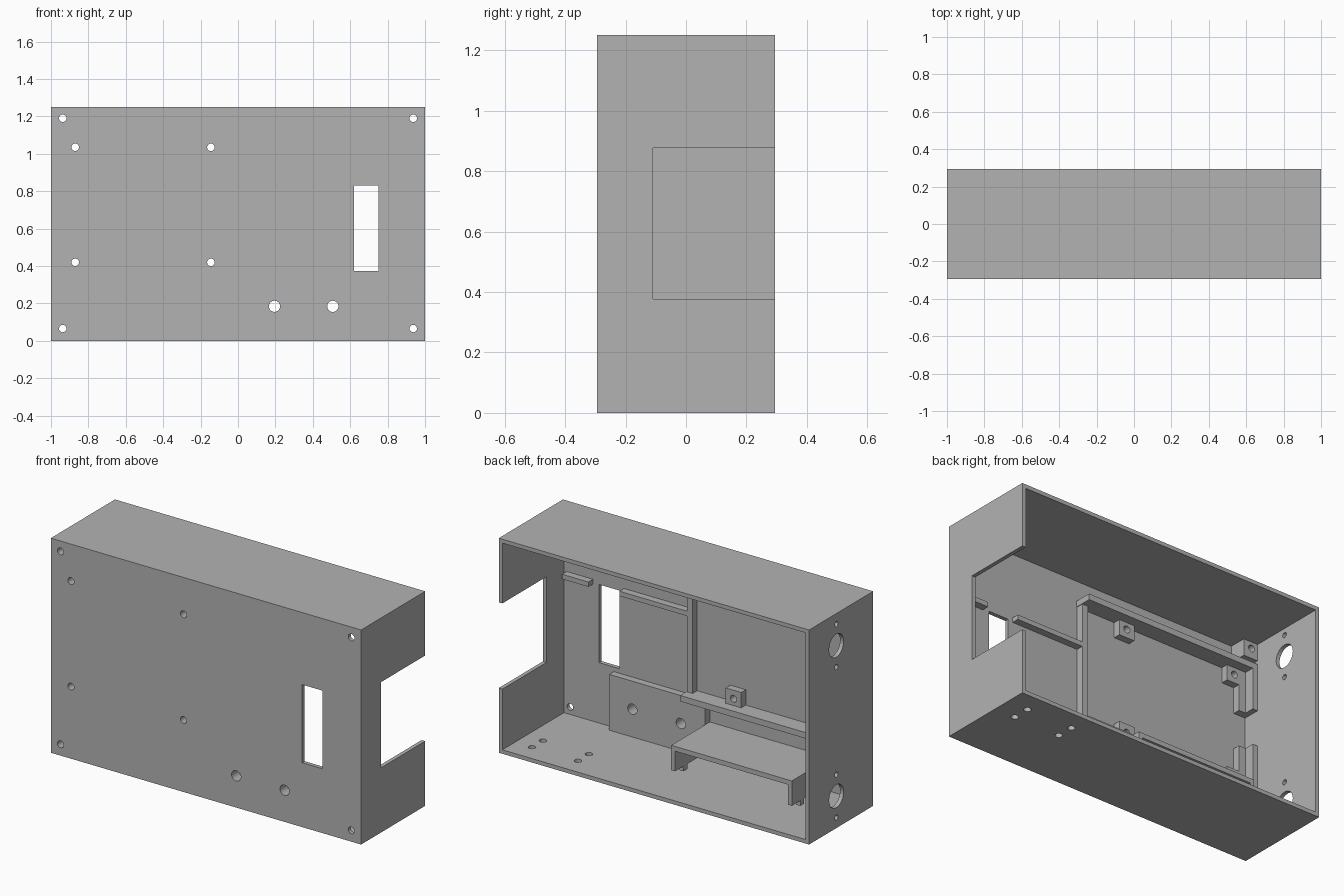
import bpy, bmesh, math
from mathutils import Matrix, Vector

if "Cube" in bpy.data.objects:
    bpy.data.objects.remove(bpy.data.objects["Cube"])

grey = bpy.data.materials.new("grey plastic")
grey.diffuse_color = (0.45, 0.45, 0.45, 1)
grey.use_nodes = True
grey.node_tree.nodes["Principled BSDF"].inputs["Base Color"].default_value = grey.diffuse_color

X, Y, Z, T = 1.0, 0.295, 1.25, 0.023   # half width, half depth, height, wall
IN = -Y + T                            # inner face of the front panel
LOW, HIGH = IN + 0.042, IN + 0.10      # two heights of the inner ribs


def add_box(bm, lo, hi):
    lo, hi = Vector(lo), Vector(hi)
    m = Matrix.Translation((lo + hi) / 2) @ Matrix.Diagonal((*(hi - lo), 1))
    bmesh.ops.create_cube(bm, size=1, matrix=m)


def add_hole(bm, centre, r, axis, length=0.3):
    rot = {'x': Matrix.Rotation(math.pi / 2, 4, 'Y'),
           'y': Matrix.Rotation(math.pi / 2, 4, 'X'),
           'z': Matrix.Identity(4)}[axis]
    bmesh.ops.create_cone(bm, cap_ends=True, segments=24, radius1=r, radius2=r,
                          depth=length, matrix=Matrix.Translation(centre) @ rot)


def finish(name, bm):
    me = bpy.data.meshes.new(name)
    bm.to_mesh(me)
    bm.free()
    ob = bpy.data.objects.new(name, me)
    bpy.context.collection.objects.link(ob)
    me.materials.append(grey)
    return ob


def box(name, lo, hi):
    bm = bmesh.new()
    add_box(bm, lo, hi)
    return finish(name, bm)


def wall_rib(name, x0, x1, z0, z1, top):
    # block standing on the inside of the front panel
    return box(name, (x0, IN - 0.005, z0), (x1, top, z1))


def cut(ob, *cutters):
    for c in cutters:
        m = ob.modifiers.new("cut", 'BOOLEAN')
        m.operation, m.solver, m.object = 'DIFFERENCE', 'EXACT', c
        c.hide_render = True
        c.hide_set(True)


# Cutter: cavity open to the back
cavity = box("cavity_cutter", (-X + T, IN, T), (X - T, Y + 0.1, Z - T))

# Cutter: display window and notch in the right wall
bm = bmesh.new()
add_box(bm, (0.62, -0.5, 0.375), (0.75, -0.2, 0.83))
add_box(bm, (0.9, -0.11, 0.377), (1.1, 0.5, 0.876))
openings = finish("opening_cutter", bm)

# Cutter: all round holes
bm = bmesh.new()
board_holes = [(x, z) for x in (-0.87, -0.145) for z in (0.42, 1.035)]
corner_holes = [(x, z) for x in (-0.937, 0.937) for z in (0.066, 1.19)]
for x, z in board_holes + corner_holes:
    add_hole(bm, (x, -0.25, z), 0.02, 'y')
for x in (0.195, 0.507):
    add_hole(bm, (x, -0.25, 0.185), 0.03, 'y')
for z in (0.186, 1.063):
    add_hole(bm, (-1, 0.044, z), 0.067, 'x', 0.1)
    for dz in (-0.125, 0.125):
        add_hole(bm, (-1, 0.044, z + dz), 0.015, 'x', 0.1)
for x in (0.572, 0.868):
    for y in (0.077, 0.178):
        add_hole(bm, (x, y, 0), 0.02, 'z', 0.1)
holes = finish("hole_cutter", bm)

# Case shell
shell = box("case_shell", (-X, -Y, 0), (X, Y, Z))
cut(shell, cavity, openings, holes)

# Thick pad behind the two larger front holes
cut(wall_rib("button_pad", 0.037, 0.656, T - 0.005, 0.348, LOW), holes)

# Screw bosses for the board
for x, z in board_holes:
    cut(wall_rib("board_boss", x - 0.05, x + 0.05, z - 0.05, z + 0.05, LOW), holes)

# Board frame, mirrored about its middle height
MID = 0.7275
for s in (-1, 1):
    def span(a, b):
        return sorted((MID + s * a, MID + s * b))
    wall_rib("frame_rail", -X + T, 0.158, *span(0.347, 0.382), HIGH)
    wall_rib("frame_end_step", -X + T, -0.90, *span(0.105, 0.35), LOW)
    wall_rib("frame_end", -X + T, -0.945, *span(0.105, 0.35), HIGH)
    # corner screw blocks on the left side
    z0, z1 = (T, 0.12) if s < 0 else (1.13, Z - T)
    cut(wall_rib("corner_block", -X + T - 0.005, -0.885, z0, z1, HIGH), holes)
wall_rib("frame_upright", 0.118, 0.155, 0.36, 1.10, LOW)

# Short rails above the window
wall_rib("window_rail_long", 0.14, 0.59, 0.822, 0.85, LOW)
wall_rib("window_rail_short", 0.79, 0.96, 0.822, 0.85, LOW)

# Shelf with hanging side plates and small feet
SY = 0.083
box("shelf", (-0.74, IN - 0.005, 0.192), (0.037, SY, 0.22))
for x0 in (-0.74, 0.012):
    box("shelf_side", (x0, IN - 0.005, 0.075), (x0 + 0.025, SY, 0.20))
    box("shelf_foot", (x0, -0.03, 0.045), (x0 + 0.025, 0.005, 0.08))
